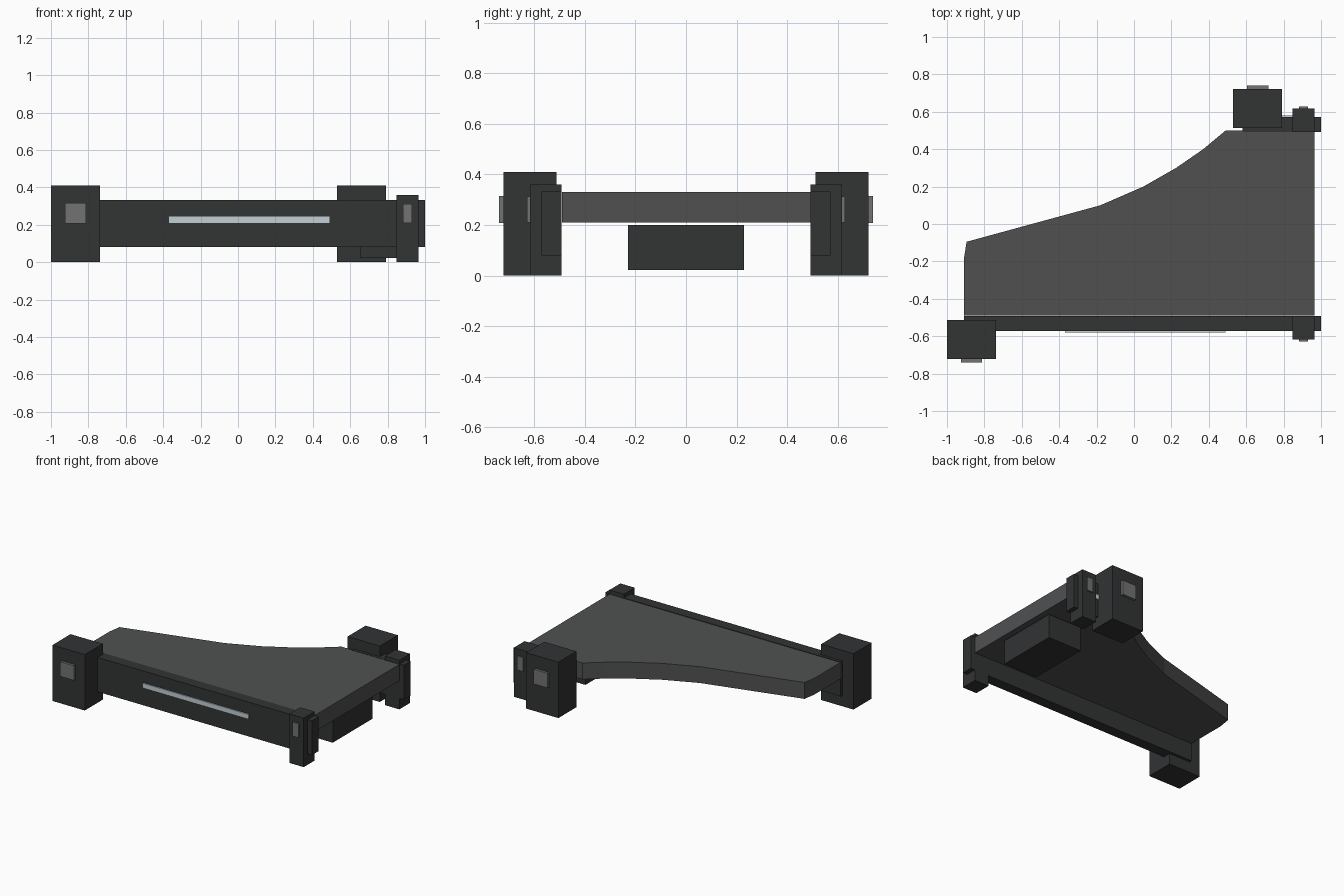
import bpy, bmesh

if "Cube" in bpy.data.objects:
    bpy.data.objects.remove(bpy.data.objects["Cube"])

def material(name, rgb):
    m = bpy.data.materials.new(name)
    m.diffuse_color = (*rgb, 1)
    m.use_nodes = True
    m.node_tree.nodes["Principled BSDF"].inputs["Base Color"].default_value = m.diffuse_color
    return m

DARK = material("dark_shell", (0.032, 0.033, 0.034))
DECK = material("deck_grey", (0.08, 0.081, 0.083))
PAD = material("pad_grey", (0.17, 0.17, 0.17))
LIGHT = material("light_strip", (0.55, 0.62, 0.66))

def prism(name, outline, z0, z1, mat):
    bm = bmesh.new()
    face = bm.faces.new([bm.verts.new((x, y, z0)) for x, y in outline])
    top = bmesh.ops.extrude_face_region(bm, geom=[face])["geom"]
    verts = [v for v in top if isinstance(v, bmesh.types.BMVert)]
    bmesh.ops.translate(bm, verts=verts, vec=(0, 0, z1 - z0))
    bmesh.ops.recalc_face_normals(bm, faces=bm.faces)
    me = bpy.data.meshes.new(name)
    bm.to_mesh(me)
    bm.free()
    me.materials.append(mat)
    ob = bpy.data.objects.new(name, me)
    bpy.context.collection.objects.link(ob)
    return ob

def box(name, x, y, z, mat):
    x0, x1 = x
    y0, y1 = sorted(y)
    return prism(name, [(x0, y0), (x1, y0), (x1, y1), (x0, y1)], *z, mat)

# Deck with the curved, sloping back edge
prism("deck", [(-0.91, -0.49), (0.965, -0.49), (0.965, 0.5), (0.49, 0.5),
               (0.37, 0.4), (0.225, 0.3), (0.05, 0.2), (-0.18, 0.1),
               (-0.895, -0.095), (-0.91, -0.19)], 0.21, 0.33, DECK)

# Rails, posts, pads and light strips: front (-1) and back (+1)
for side, label, rail_x, post_x, strip_x in (
        (-1, "front", -0.91, -1.0, (-0.37, 0.49)),
        (1, "back", 0.58, 0.53, (0.70, 0.89))):
    def s(a, b):
        return side * a, side * b
    box(label + "_rail", (rail_x, 1.0), s(0.493, 0.572), (0.08, 0.332), DARK)
    box(label + "_strip", strip_x, s(0.565, 0.58), (0.21, 0.245), LIGHT)
    box(label + "_large_post", (post_x, post_x + 0.262), s(0.513, 0.722), (0, 0.41), DARK)
    box(label + "_large_pad", (post_x + 0.075, post_x + 0.188), s(0.71, 0.74), (0.207, 0.315), PAD)
    box(label + "_small_post", (0.848, 0.965), s(0.492, 0.617), (0, 0.36), DARK)
    box(label + "_small_pad", (0.882, 0.93), s(0.605, 0.628), (0.21, 0.312), PAD)

# Box hanging under the deck
box("under_box", (0.655, 0.93), (-0.23, 0.23), (0.022, 0.2), DARK)
